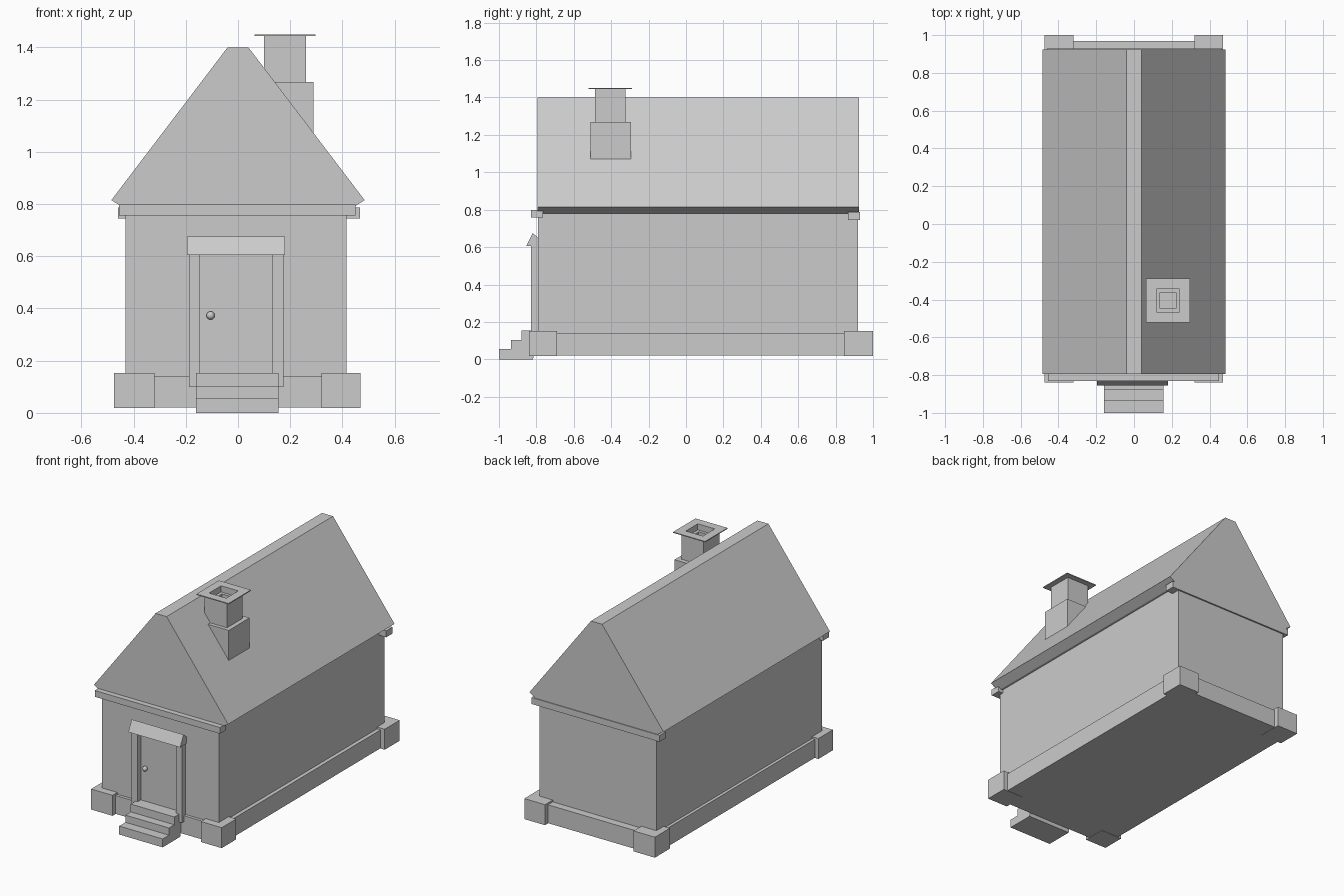
import bpy, bmesh, math
from mathutils import Vector

cube = bpy.data.objects.get("Cube")
if cube:
    bpy.data.objects.remove(cube, do_unlink=True)

stone = bpy.data.materials.new("plain_grey")
stone.use_nodes = True
GREY = (0.6, 0.6, 0.6, 1)
stone.diffuse_color = GREY
stone.node_tree.nodes["Principled BSDF"].inputs["Base Color"].default_value = GREY


def finish(name, bm):
    bmesh.ops.recalc_face_normals(bm, faces=bm.faces)
    mesh = bpy.data.meshes.new(name)
    bm.to_mesh(mesh)
    bm.free()
    mesh.materials.append(stone)
    ob = bpy.data.objects.new(name, mesh)
    bpy.context.collection.objects.link(ob)
    return ob


def box(name, x0, x1, y0, y1, z0, z1):
    bm = bmesh.new()
    bmesh.ops.create_cube(bm, size=1)
    for v in bm.verts:
        v.co = (x1 if v.co.x > 0 else x0, y1 if v.co.y > 0 else y0,
                z1 if v.co.z > 0 else z0)
    return finish(name, bm)


def prism(name, profile, axis, start, end):
    """Extrude a profile of (side, z) points along x or y."""
    bm = bmesh.new()
    place = (lambda s, z: (start, s, z)) if axis == "x" else (lambda s, z: (s, start, z))
    face = bm.faces.new([bm.verts.new(place(s, z)) for s, z in profile])
    out = bmesh.ops.extrude_face_region(bm, geom=[face])
    shift = Vector((end - start, 0, 0)) if axis == "x" else Vector((0, end - start, 0))
    bmesh.ops.translate(bm, vec=shift, verts=[g for g in out["geom"] if isinstance(g, bmesh.types.BMVert)])
    return finish(name, bm)


def square_loft(name, cx, cy, rings):
    """Join square rings of (half width, z) and close both ends."""
    bm = bmesh.new()
    loops = [[bm.verts.new((cx + sx * h, cy + sy * h, z))
              for sx, sy in ((-1, -1), (1, -1), (1, 1), (-1, 1))] for h, z in rings]
    for a, b in zip(loops, loops[1:]):
        for i in range(4):
            j = (i + 1) % 4
            bm.faces.new((a[i], a[j], b[j], b[i]))
    bm.faces.new(loops[0])
    bm.faces.new(loops[-1])
    return finish(name, bm)


# Walls and foundation
box("walls", -0.43, 0.415, -0.79, 0.92, 0.05, 0.81)
box("plinth", -0.45, 0.44, -0.81, 0.97, 0.02, 0.14)
for side, x0, x1 in (("right", -0.475, -0.32), ("left", 0.32, 0.47)):
    box("front_" + side + "_corner_stone", x0, x1, -0.84, -0.69, 0.018, 0.152)
    box("back_" + side + "_corner_stone", x0, x1, 0.845, 1.0, 0.018, 0.152)

# Roof with a flat ridge and bevelled eaves
half = [(0.43, 0.78), (0.485, 0.815), (0.04, 1.4)]
prism("roof", half + [(-x, z) for x, z in reversed(half)], "y", -0.795, 0.925)
box("front_beam", -0.455, 0.45, -0.83, -0.765, 0.757, 0.798)
box("back_beam", -0.46, 0.467, 0.865, 0.93, 0.745, 0.787)

# Chimney, open at the top with an inner flue
box("chimney_base", 0.08, 0.29, -0.51, -0.295, 1.0, 1.268)
square_loft("chimney_stack", 0.18, -0.405,
            [(0.081, 1.15), (0.081, 1.444), (0.116, 1.444), (0.116, 1.45), (0.08, 1.45),
             (0.062, 1.45), (0.062, 1.41), (0.042, 1.41), (0.042, 1.32)])

# Doorway
box("door", -0.146, 0.133, -0.797, -0.78, 0.14, 0.61)
box("right_door_post", -0.188, -0.145, -0.83, -0.78, 0.1, 0.615)
box("left_door_post", 0.132, 0.175, -0.83, -0.78, 0.1, 0.615)
prism("door_canopy", [(-0.855, 0.605), (-0.82, 0.675), (-0.785, 0.645), (-0.785, 0.605)],
      "x", -0.195, 0.18)
bm = bmesh.new()
bmesh.ops.create_uvsphere(bm, u_segments=12, v_segments=8, radius=0.016)
bmesh.ops.translate(bm, vec=(-0.105, -0.812, 0.373), verts=bm.verts)
knob = finish("door_knob", bm)
knob.data.shade_smooth()

# Front steps
prism("front_steps", [(-1.0, 0), (-1.0, 0.055), (-0.935, 0.055), (-0.935, 0.102),
                      (-0.88, 0.102), (-0.88, 0.153), (-0.79, 0.153), (-0.818, 0)],
      "x", -0.16, 0.155)
